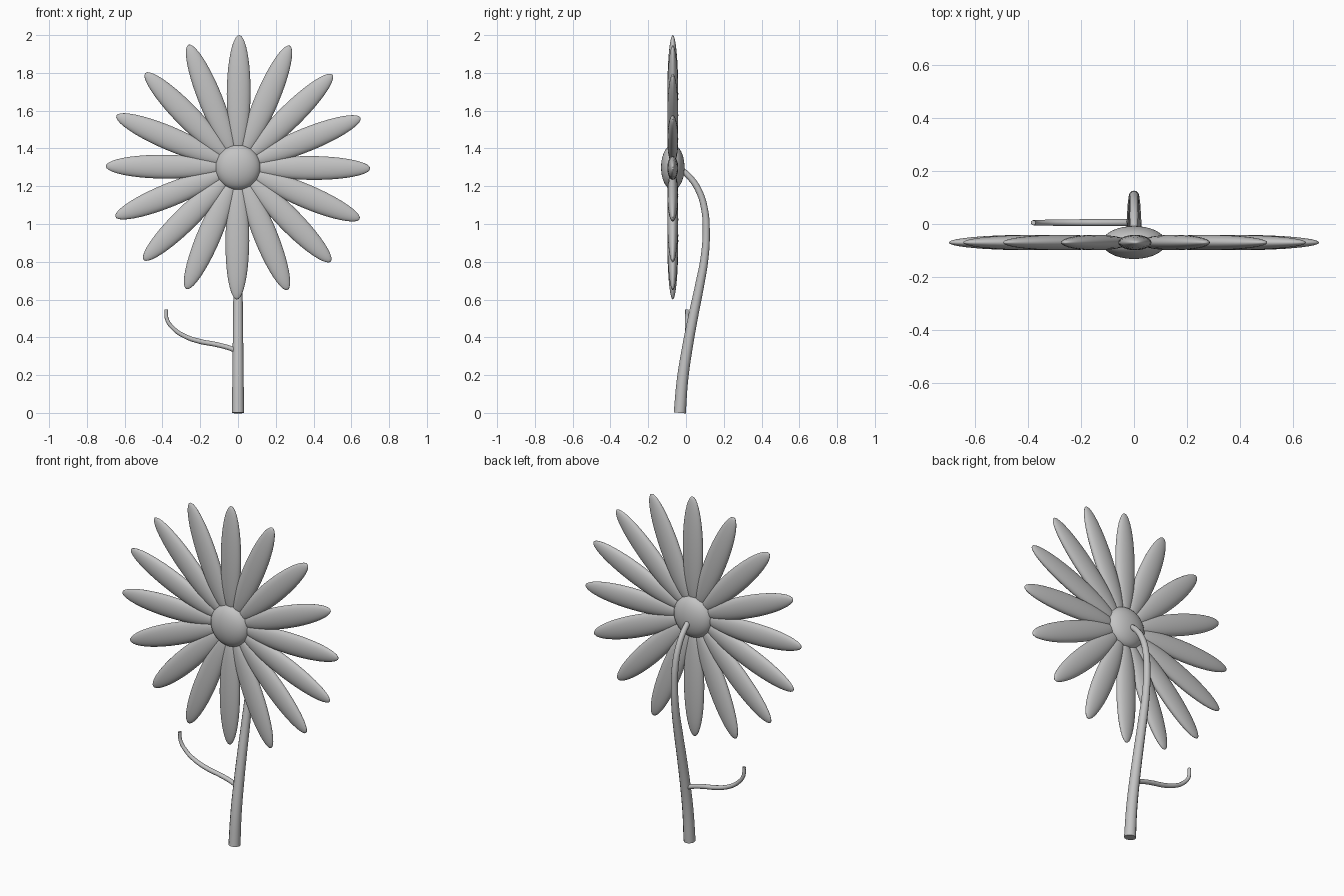
import bpy, math
from mathutils import Matrix

if "Cube" in bpy.data.objects:
    bpy.data.objects.remove(bpy.data.objects["Cube"])

grey = bpy.data.materials.new("light grey")
grey.diffuse_color = (0.55, 0.55, 0.55, 1)
grey.use_nodes = True
grey.node_tree.nodes["Principled BSDF"].inputs["Base Color"].default_value = grey.diffuse_color
HEAD = Matrix.Translation((0, -0.07, 1.3))


def ellipsoid(name, matrix, size, segments=32, rings=20):
    # unit sphere with poles on local z, scaled to half-sizes
    bpy.ops.mesh.primitive_uv_sphere_add(segments=segments, ring_count=rings, radius=1)
    ob = bpy.context.object
    ob.name = name
    ob.data.transform(matrix @ Matrix.Diagonal((*size, 1)))
    ob.data.materials.append(grey)
    bpy.ops.object.shade_smooth()
    return ob


def tube(name, points):
    # tapered round tube through (x, y, z, radius) points
    cu = bpy.data.curves.new(name, 'CURVE')
    cu.dimensions = '3D'
    cu.bevel_depth = 1.0
    cu.bevel_resolution = 4
    cu.resolution_u = 6
    cu.use_fill_caps = True
    sp = cu.splines.new('BEZIER')
    sp.bezier_points.add(len(points) - 1)
    for bp, (x, y, z, r) in zip(sp.bezier_points, points):
        bp.co = (x, y, z)
        bp.radius = r
        bp.handle_left_type = bp.handle_right_type = 'AUTO'
    ob = bpy.data.objects.new(name, cu)
    bpy.context.collection.objects.link(ob)
    bpy.ops.object.select_all(action='DESELECT')
    ob.select_set(True)
    bpy.context.view_layer.objects.active = ob
    bpy.ops.object.convert(target='MESH')
    ob = bpy.context.object
    ob.name = name
    ob.data.materials.clear()
    ob.data.materials.append(grey)
    bpy.ops.object.shade_smooth_by_angle(angle=math.radians(40))
    return ob


# flower centre
ellipsoid("flower_centre", HEAD @ Matrix.Rotation(math.pi / 2, 4, 'X'), (0.12, 0.12, 0.062))

# ring of sixteen petals
for i in range(16):
    turn = Matrix.Rotation(math.radians(22.5 * i + 0.5), 4, 'Y')
    ellipsoid(f"petal_{i + 1}", HEAD @ turn @ Matrix.Translation((0, 0, 0.39)),
              (0.063, 0.029, 0.31), 24, 20)

# stem, bowing backwards and hooking into the flower head
tube("stem", [
    (0, -0.033, 0.0, 0.032), (0, -0.018, 0.18, 0.030), (0, 0.008, 0.35, 0.028),
    (0, 0.040, 0.52, 0.026), (0, 0.073, 0.68, 0.024), (0, 0.098, 0.82, 0.021),
    (0, 0.107, 0.95, 0.019), (0, 0.098, 1.08, 0.018), (0, 0.066, 1.18, 0.017),
    (0, 0.018, 1.25, 0.016), (0, -0.04, 1.30, 0.015)])

# curled side shoot
tube("side_shoot", [
    (0, 0.005, 0.325, 0.013), (-0.05, 0.005, 0.345, 0.013), (-0.12, 0.005, 0.363, 0.013),
    (-0.20, 0.005, 0.378, 0.013), (-0.28, 0.005, 0.405, 0.012), (-0.34, 0.005, 0.445, 0.011),
    (-0.376, 0.005, 0.495, 0.010), (-0.38, 0.005, 0.547, 0.009)])
